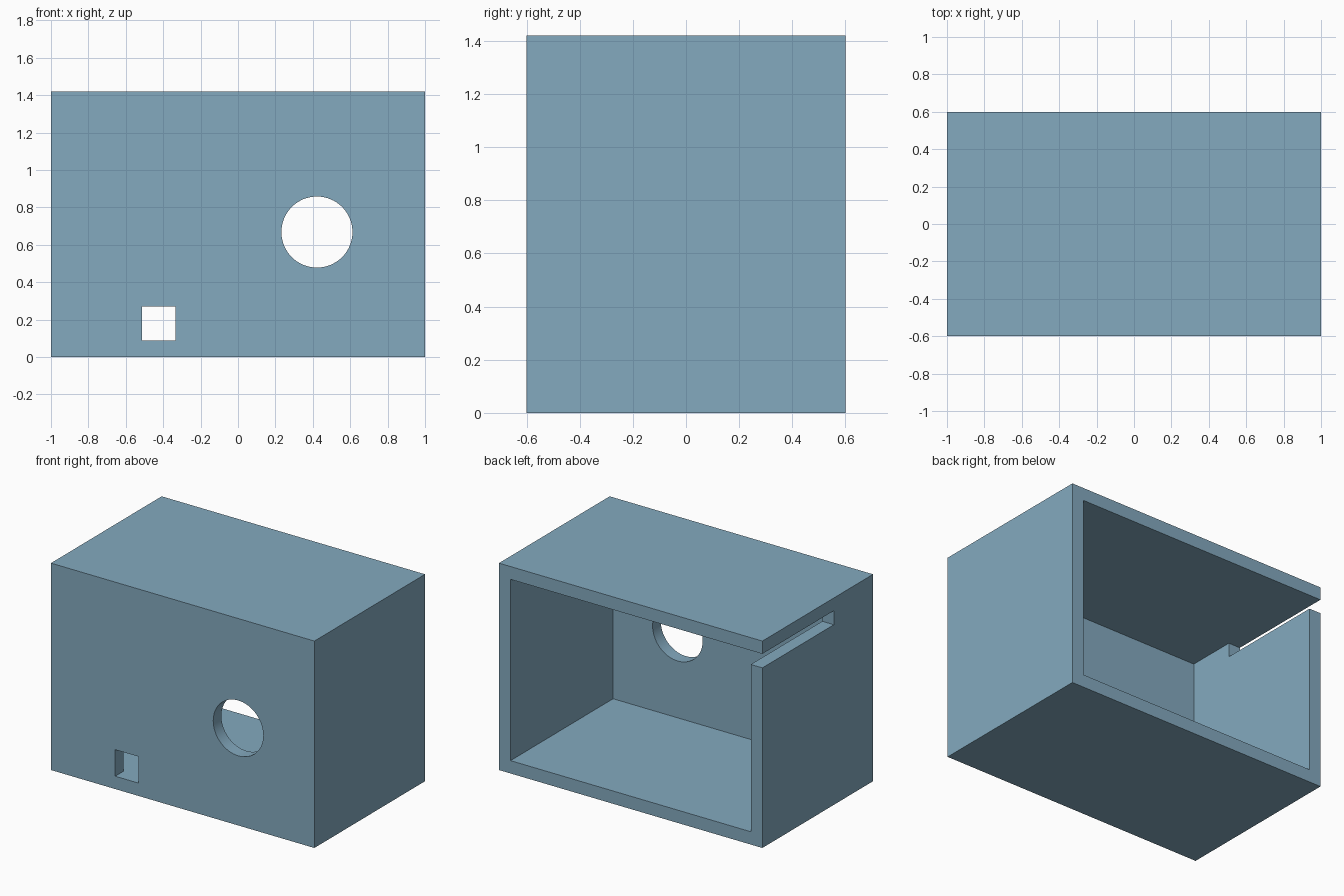
import bpy
import bmesh
from mathutils import Matrix

if "Cube" in bpy.data.objects:
    bpy.data.objects.remove(bpy.data.objects["Cube"])

W, D, H, T = 1.0, 0.6, 1.42, 0.088   # half width, half depth, height, wall

blue = bpy.data.materials.new("dusty blue")
blue.diffuse_color = (0.23, 0.40, 0.52, 1)
blue.use_nodes = True
blue.node_tree.nodes["Principled BSDF"].inputs["Base Color"].default_value = blue.diffuse_color


def add_object(name, bm):
    mesh = bpy.data.meshes.new(name)
    bm.to_mesh(mesh)
    bm.free()
    mesh.materials.append(blue)
    obj = bpy.data.objects.new(name, mesh)
    bpy.context.collection.objects.link(obj)
    return obj


def box(name, lo, hi):
    """Box between two opposite corners."""
    bm = bmesh.new()
    bmesh.ops.create_cube(bm, size=1)
    for v in bm.verts:
        v.co = [hi[i] if v.co[i] > 0 else lo[i] for i in range(3)]
    return add_object(name, bm)


def rod(name, x, z, radius, y0, y1):
    """Cylinder running along y."""
    bm = bmesh.new()
    place = Matrix.Translation((x, (y0 + y1) / 2, z)) @ Matrix.Rotation(1.5707963, 4, 'X')
    bmesh.ops.create_cone(bm, cap_ends=True, segments=64, radius1=radius,
                          radius2=radius, depth=y1 - y0, matrix=place)
    return add_object(name, bm)


# Solid block that becomes the open-backed housing
housing = box("housing", (-W, -D, 0), (W, D, H))

cutters = [
    # Cavity, open at the back
    box("cavity_cutter", (-W + T, -D + T, T), (W - T, D + 0.2, H - T)),
    # Slot under the ceiling of the left wall, open at the back
    box("slot_cutter", (-W - 0.2, -0.175, 1.236), (-W + T + 0.1, D + 0.2, H - T)),
    # Square port in the front, level with the floor
    box("port_cutter", (-0.512, -D - 0.2, T), (-0.335, -D + T + 0.1, 0.27)),
    # Round opening in the front
    rod("round_cutter", 0.422, 0.668, 0.19, -D - 0.2, -D + T + 0.1),
]

for cutter in cutters:
    mod = housing.modifiers.new(cutter.name, 'BOOLEAN')
    mod.operation = 'DIFFERENCE'
    mod.solver = 'EXACT'
    mod.object = cutter

# Bake the cuts and drop the helpers
bpy.context.view_layer.update()
result = housing.evaluated_get(bpy.context.evaluated_depsgraph_get())
cut_mesh = bpy.data.meshes.new_from_object(result)
housing.modifiers.clear()
housing.data = cut_mesh
for cutter in cutters:
    bpy.data.objects.remove(cutter)

# Smooth the round opening while keeping the box edges sharp
bpy.context.view_layer.objects.active = housing
housing.select_set(True)
bpy.ops.object.shade_smooth_by_angle()
